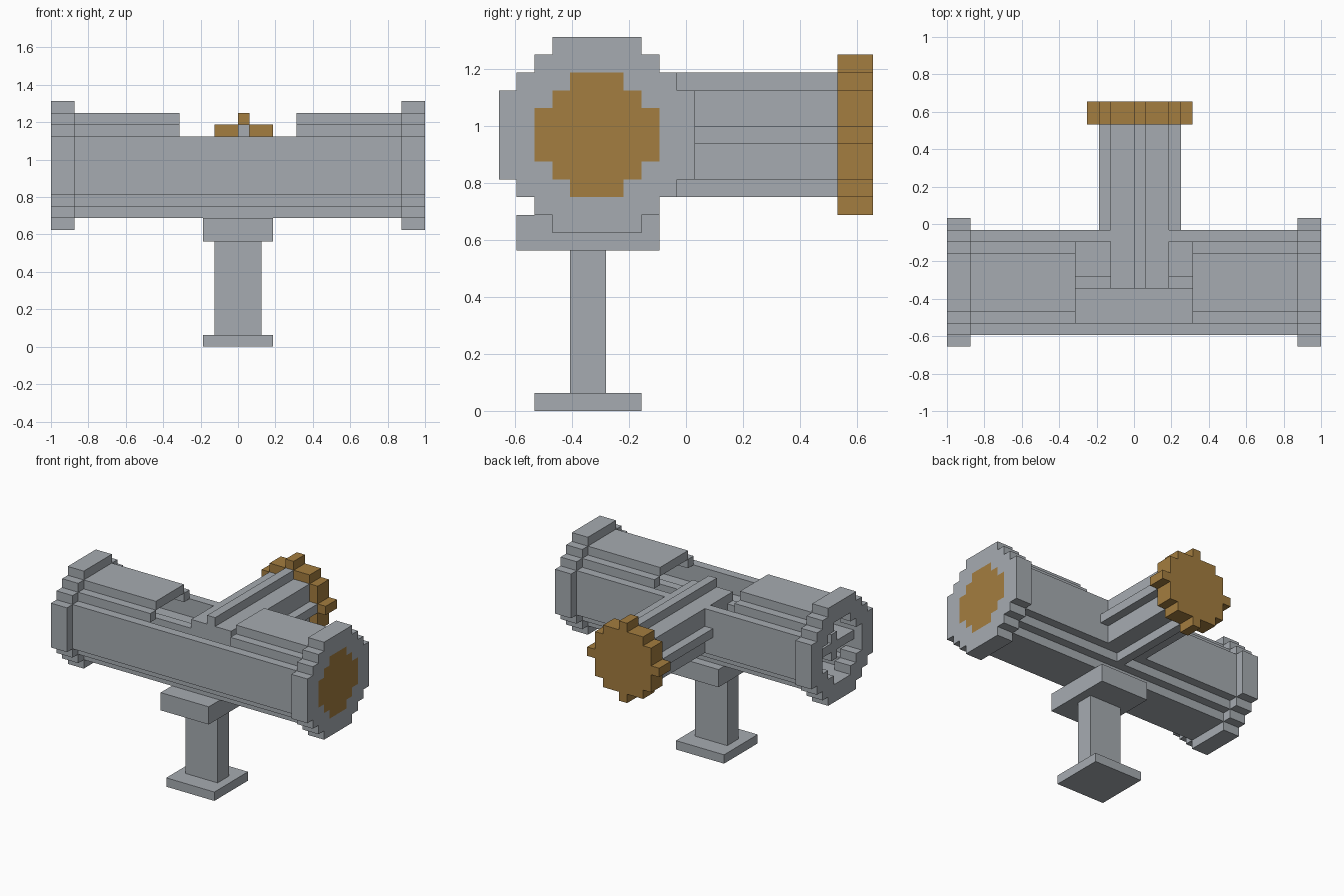
import bpy, bmesh, math
from mathutils import Vector

if "Cube" in bpy.data.objects:
    bpy.data.objects.remove(bpy.data.objects["Cube"], do_unlink=True)

U = 1 / 16                # size of one step
AXIS_Y, AXIS_Z = -0.3125, 15.5 * U   # centre line of the main tube
AXIS_X = U / 2            # centre line of the rear branch


def make_material(name, rgb):
    m = bpy.data.materials.new(name)
    m.use_nodes = True
    m.diffuse_color = (*rgb, 1)
    bsdf = m.node_tree.nodes["Principled BSDF"]
    bsdf.inputs["Base Color"].default_value = (*rgb, 1)
    bsdf.inputs["Roughness"].default_value = 0.8
    return m


GREY = make_material("steel grey", (0.38, 0.41, 0.44))
BRONZE = make_material("bronze", (0.37, 0.205, 0.05))


def finish(name, bm, mat):
    me = bpy.data.meshes.new(name)
    bm.to_mesh(me)
    bm.free()
    me.materials.append(mat)
    ob = bpy.data.objects.new(name, me)
    bpy.context.collection.objects.link(ob)
    return ob


def cells(widths):
    """Stepped round outline: one odd width per row, centred on the origin."""
    mid = len(widths) // 2
    return {(i, j - mid) for j, w in enumerate(widths)
            for i in range(-(w // 2), w // 2 + 1)}


def extrude_profile(name, shape, axis, start, end, mat):
    """Extrude a stepped cross-section along x (main tube) or y (branch)."""
    bm = bmesh.new()
    verts = {}

    def vert(i, j, w):
        key = (i, j, w)
        if key not in verts:
            a, b = (i - 0.5) * U, AXIS_Z + (j - 0.5) * U
            co = (w, AXIS_Y + a, b) if axis == "x" else (AXIS_X + a, w, b)
            verts[key] = bm.verts.new(co)
        return verts[key]

    for i, j in shape:
        ring = [(i, j), (i + 1, j), (i + 1, j + 1), (i, j + 1)]
        bm.faces.new([vert(*c, end) for c in ring])
        bm.faces.new([vert(*c, start) for c in reversed(ring)])
        for k, (di, dj) in enumerate([(0, -1), (1, 0), (0, 1), (-1, 0)]):
            if (i + di, j + dj) not in shape:
                p, q = ring[k], ring[(k + 1) % 4]
                bm.faces.new([vert(*p, start), vert(*q, start),
                              vert(*q, end), vert(*p, end)])
    if axis == "y":
        bmesh.ops.reverse_faces(bm, faces=bm.faces[:])
    bmesh.ops.dissolve_limit(bm, angle_limit=math.radians(1),
                             verts=bm.verts[:], edges=bm.edges[:])
    return finish(name, bm, mat)


def box(name, lo, hi, mat):
    bm = bmesh.new()
    bmesh.ops.create_cube(bm, size=1)
    lo, hi = Vector(lo), Vector(hi)
    for v in bm.verts:
        v.co = (lo + hi) / 2 + v.co * (hi - lo)
    return finish(name, bm, mat)


# Cross-sections
tube = cells([5, 7, 9, 9, 9, 9, 9, 7, 5]) - cells([5, 7, 7, 7, 7, 7, 5])
open_tube = {c for c in tube if c[1] < 3}
lens = cells([3, 5, 7, 7, 7, 5, 3])
flange = cells([5, 7, 9, 11, 11, 11, 11, 11, 9, 7, 5]) - lens
cog = cells([1, 5, 7, 7, 9, 7, 7, 5, 1])
ribbed_bar = cells([1, 5, 5, 7, 5, 5, 1])

# Main tube with an open window in the top middle
extrude_profile("tube_right", tube, "x", -0.875, -0.3125, GREY)
extrude_profile("tube_middle", open_tube, "x", -0.3125, 0.3125, GREY)
extrude_profile("tube_left", tube, "x", 0.3125, 0.875, GREY)

# End collars, one closed by a bronze plug
for side, a, b in (("right", -1, -0.875), ("left", 0.875, 1)):
    extrude_profile("collar_" + side, flange, "x", a, b, GREY)
extrude_profile("end_plug", lens, "x", 0.875, 1, BRONZE)

# Ribbed divider inside the tube
extrude_profile("inner_divider", cells([1, 7, 1]), "x", -0.9375, 0.875, GREY)

# Rear branch with its cog wheel
extrude_profile("rear_branch", ribbed_bar, "y", -0.34375, 0.53125, GREY)
extrude_profile("rear_cog", cog, "y", 0.53125, 0.65625, BRONZE)

# Stand
box("saddle", (-0.1875, -0.59375, 0.5625), (0.1875, -0.09375, 0.6875), GREY)
box("post", (-0.125, -0.40625, 0.0625), (0.125, -0.28125, 0.5625), GREY)
box("foot", (-0.1875, -0.53125, 0), (0.1875, -0.15625, 0.0625), GREY)
